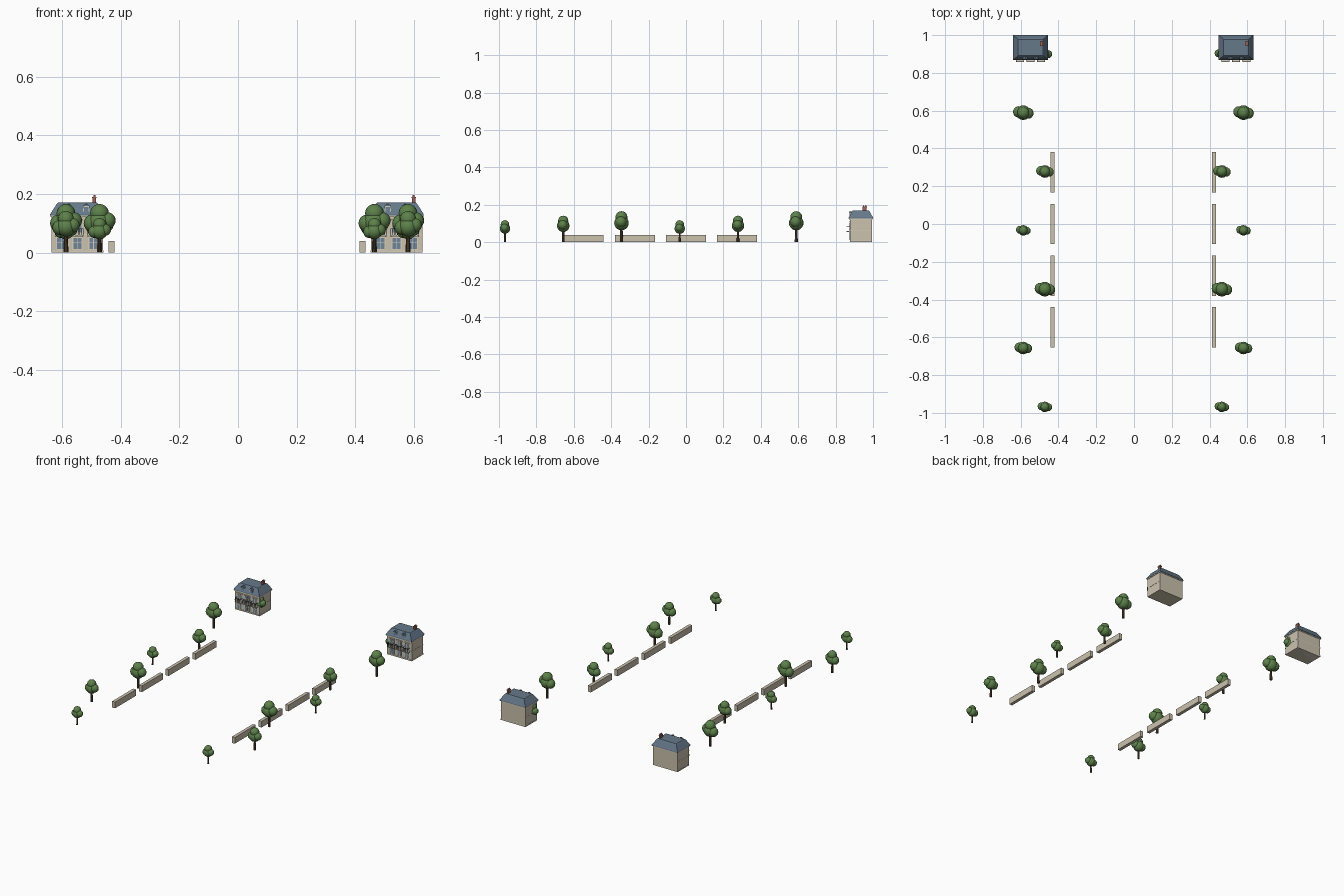
import bpy, bmesh
from mathutils import Matrix, Vector

if "Cube" in bpy.data.objects:
    bpy.data.objects.remove(bpy.data.objects["Cube"])


def material(name, rgb):
    m = bpy.data.materials.new(name)
    m.diffuse_color = (*rgb, 1)
    m.use_nodes = True
    m.node_tree.nodes["Principled BSDF"].inputs["Base Color"].default_value = m.diffuse_color
    return m


STONE = material("stone", (0.60, 0.54, 0.42))
TRIM = material("trim", (0.68, 0.62, 0.50))
SLATE = material("slate", (0.13, 0.19, 0.25))
GLASS = material("glass", (0.16, 0.24, 0.32))
IRON = material("iron", (0.05, 0.05, 0.06))
BRICK = material("brick", (0.34, 0.12, 0.09))
BARK = material("bark", (0.10, 0.06, 0.035))
LEAF = material("leaf", (0.11, 0.22, 0.07))


def finish(name, bm, mat, smooth=False):
    bmesh.ops.recalc_face_normals(bm, faces=bm.faces)
    me = bpy.data.meshes.new(name)
    for f in bm.faces:
        f.smooth = smooth
    bm.to_mesh(me)
    bm.free()
    me.materials.append(mat)
    ob = bpy.data.objects.new(name, me)
    bpy.context.collection.objects.link(ob)
    return ob


def add_box(bm, x0, x1, y0, y1, z0, z1):
    size = Matrix.Diagonal((x1 - x0, y1 - y0, z1 - z0, 1))
    mid = Matrix.Translation(((x0 + x1) / 2, (y0 + y1) / 2, (z0 + z1) / 2))
    return bmesh.ops.create_cube(bm, size=1, matrix=mid @ size)["verts"]


def boxes(name, mat, items):
    bm = bmesh.new()
    for b in items:
        add_box(bm, *b)
    return finish(name, bm, mat)


SHIFT = -0.0035           # the two rows sit slightly left of centre
FRONT, BACK = 0.878, 0.994
BAYS = (-0.055, 0.0, 0.055)


def house(cx):
    # body and stone bands
    boxes("house_walls", STONE, [(cx - .088, cx + .088, FRONT, BACK, 0, .13)])
    boxes("stone_bands", TRIM, [
        (cx - .089, cx + .089, FRONT - .002, BACK, 0, .008),
        (cx - .089, cx + .089, FRONT - .003, BACK, .060, .064),
        (cx - .091, cx + .091, FRONT - .006, BACK + .003, .122, .128)])

    # windows on two storeys: surround, glass, glazing bars
    frames, panes, bars, slabs, rails = [], [], [], [], []
    for bx in BAYS:
        x = cx + bx
        for z0, z1 in ((.012, .050), (.068, .106)):
            frames.append((x - .018, x + .018, FRONT - .002, FRONT, z0 - .003, z1 + .003))
            frames.append((x - .020, x + .020, FRONT - .006, FRONT, z1 + .003, z1 + .006))
            panes.append((x - .014, x + .014, FRONT - .003, FRONT, z0, z1))
            bars.append((x - .001, x + .001, FRONT - .004, FRONT, z0, z1))
            zb = z0 + (z1 - z0) * .62
            bars.append((x - .014, x + .014, FRONT - .004, FRONT, zb - .001, zb + .001))
        # balcony slab with railing
        slabs.append((x - .021, x + .021, .857, FRONT, .055, .060))
        rails.append((x - .021, x + .021, .857, .859, .081, .083))
        for s in (-1, 1):
            rails.append((x + s * .020 - .001, x + s * .020 + .001, .857, FRONT, .081, .083))
        for i in range(8):
            px = x - .020 + i * .04 / 7
            rails.append((px - .0007, px + .0007, .8575, .8587, .060, .081))
    boxes("window_surrounds", TRIM, frames)
    boxes("window_panes", GLASS, panes)
    boxes("window_bars", TRIM, bars)
    boxes("balcony_slabs", TRIM, slabs)
    boxes("balcony_railings", IRON, rails)

    # mansard roof: steep tapered skirt with an almost flat top
    bm = bmesh.new()
    add_box(bm, cx - .0925, cx + .0925, .869, 1.0, .127, .131)
    mid_y = .9345
    for v in add_box(bm, cx - .0925, cx + .0925, .869, 1.0, .131, .166):
        if v.co.z > .15:
            v.co.x = cx + (v.co.x - cx) * .76
            v.co.y = mid_y + (v.co.y - mid_y) * .72
    for v in add_box(bm, cx - .0703, cx + .0703, mid_y - .047, mid_y + .047, .166, .170):
        if v.co.z > .168:
            v.co.x = cx + (v.co.x - cx) * .94
            v.co.y = mid_y + (v.co.y - mid_y) * .9
    finish("mansard_roof", bm, SLATE)

    # dormers
    dx = [cx - .03, cx + .03]
    boxes("dormer_bodies", TRIM, [(x - .011, x + .011, .874, .905, .134, .158) for x in dx])
    boxes("dormer_panes", GLASS, [(x - .008, x + .008, .873, .875, .137, .155) for x in dx])
    bm = bmesh.new()
    for x in dx:
        for v in add_box(bm, x - .013, x + .013, .871, .91, .158, .165):
            if v.co.z > .16:
                v.co.x = x + (v.co.x - x) * .3
    finish("dormer_roofs", bm, SLATE)

    # chimney with cap and pots
    c = cx + .058
    boxes("chimney", BRICK, [
        (c - .006, c + .006, .945, .966, .14, .188),
        (c - .0075, c + .0075, .943, .968, .186, .190),
        (c - .003, c + .003, .947, .953, .19, .197),
        (c - .003, c + .003, .958, .964, .19, .197)])


# crown lobes for a full-size tree: offset and radius
LOBES = [((0, 0, .103), .039), ((-.024, .004, .100), .030),
         ((.026, -.003, .109), .029), ((0, 0, .134), .032)]


def tree(x, y, s):
    base = Matrix.Translation((x, y, 0)) @ Matrix.Scale(s, 4)
    bm = bmesh.new()
    bmesh.ops.create_cone(bm, cap_ends=True, segments=8, radius1=.0085, radius2=.006,
                          depth=.09, matrix=base @ Matrix.Translation((0, 0, .045)))
    finish("tree_trunk", bm, BARK)
    bm = bmesh.new()
    for p, r in LOBES:
        bmesh.ops.create_uvsphere(bm, u_segments=16, v_segments=10, radius=r,
                                  matrix=base @ Matrix.Translation(Vector(p)))
    finish("tree_crown", bm, LEAF, smooth=True)


for side in (-1, 1):
    house(side * .544 + SHIFT)
    # low garden walls with gaps
    for i in range(4):
        x, y = side * .428 + SHIFT, -.547 + i * .2735
        boxes("garden_wall", STONE, [(x - .0105, x + .0105, y - .107, y + .107, 0, .04)])
    # staggered trees, three sizes in turn
    for i in range(7):
        x = side * (.4685 if i % 2 == 0 else .583) + SHIFT
        tree(x, -.968 + i * .3115, (.71, .855, 1.0)[i % 3])
